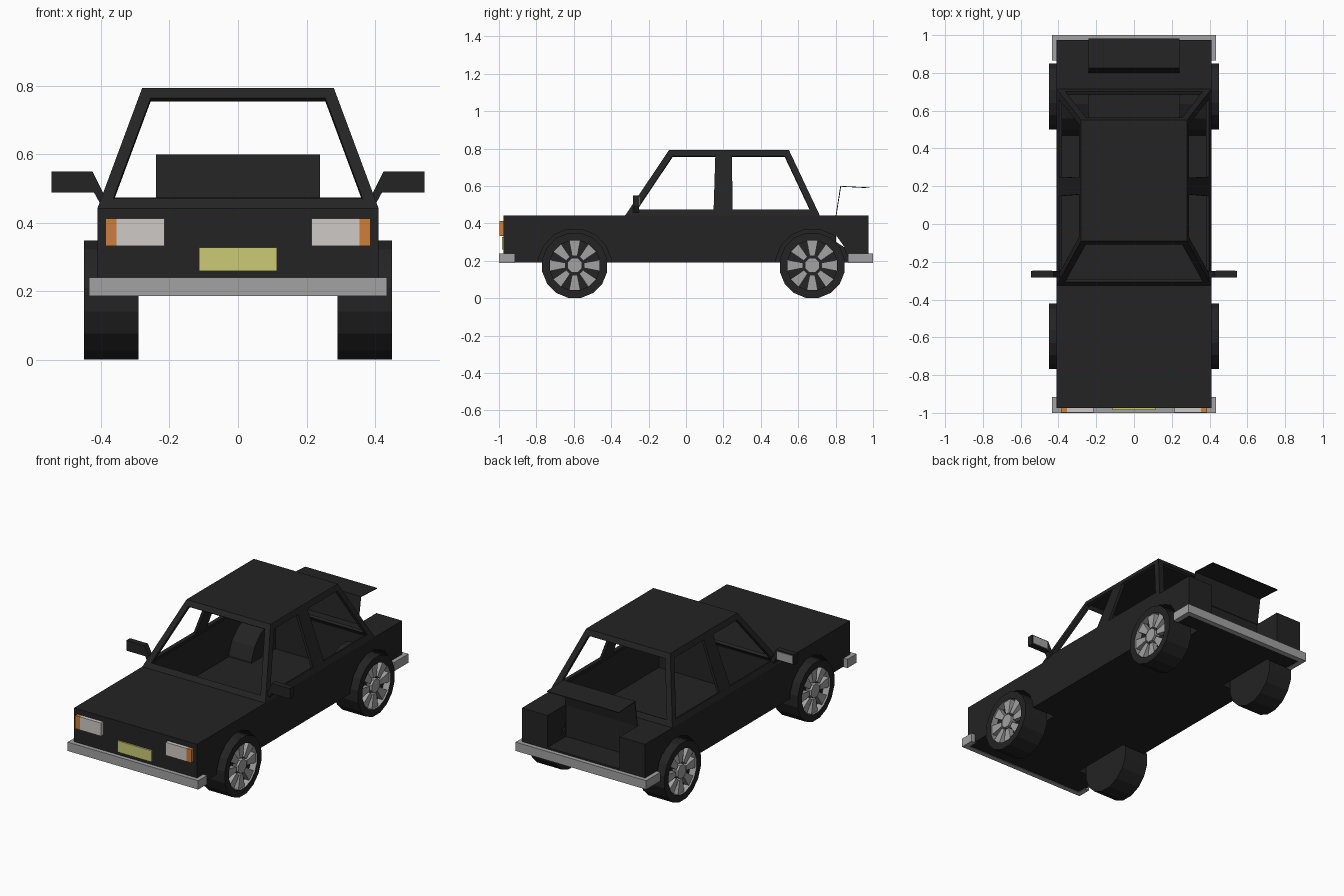
import bpy, bmesh, math
from mathutils import Vector

if "Cube" in bpy.data.objects:
    bpy.data.objects.remove(bpy.data.objects["Cube"])


def material(name, r, g, b):
    m = bpy.data.materials.new(name)
    m.diffuse_color = (r, g, b, 1)
    m.use_nodes = True
    m.node_tree.nodes["Principled BSDF"].inputs["Base Color"].default_value = m.diffuse_color
    return m


BLACK = material("black paint", 0.017, 0.017, 0.017)
GREY = material("metal grey", 0.36, 0.36, 0.36)
LAMP = material("lamp white", 0.62, 0.59, 0.57)
ORANGE = material("indicator orange", 0.62, 0.21, 0.04)
YELLOW = material("plate yellow", 0.6, 0.6, 0.18)


def finish(name, bm, *mats):
    bmesh.ops.recalc_face_normals(bm, faces=bm.faces)
    me = bpy.data.meshes.new(name)
    bm.to_mesh(me)
    bm.free()
    for m in mats:
        me.materials.append(m)
    ob = bpy.data.objects.new(name, me)
    bpy.context.collection.objects.link(ob)
    return ob


def prism(name, pts, axis, a, b, mat=BLACK):
    """Extrude a 2D outline along an axis from a to b."""
    put = {"x": lambda p, t: (t, p[0], p[1]),
           "y": lambda p, t: (p[0], t, p[1]),
           "z": lambda p, t: (p[0], p[1], t)}[axis]
    bm = bmesh.new()
    face = bm.faces.new([bm.verts.new(put(p, a)) for p in pts])
    new = bmesh.ops.extrude_face_region(bm, geom=[face])["geom"]
    shift = Vector(put((0, 0), b - a))
    bmesh.ops.translate(bm, vec=shift, verts=[v for v in new if isinstance(v, bmesh.types.BMVert)])
    return finish(name, bm, mat)


def rect(x0, x1, y0, y1):
    return [(x0, y0), (x1, y0), (x1, y1), (x0, y1)]


def circle(cy, cz, r, n=16):
    return [(cy + r * math.cos((i + .5) * math.tau / n),
             cz + r * math.sin((i + .5) * math.tau / n)) for i in range(n)]


def bake(ob):
    dg = bpy.context.evaluated_depsgraph_get()
    me = bpy.data.meshes.new_from_object(ob.evaluated_get(dg))
    ob.modifiers.clear()
    ob.data = me


def cut(ob, cutters):
    for c in cutters:
        mod = ob.modifiers.new("cut", "BOOLEAN")
        mod.operation, mod.solver, mod.object = "DIFFERENCE", "EXACT", c
        bake(ob)
        bpy.data.objects.remove(c)


AXLES = (-0.595, 0.675)
HUB_Z = 0.175
SIDES = (-1, 1)

# Hollow lower body: cabin space leaves the wheel housings standing
cabin_space = prism("cabin_cutter", rect(-0.39, 0.39, -0.30, 0.70), "z", 0.205, 0.6)
cut(cabin_space, [prism("housing", circle(y, HUB_Z, 0.21), "x", s * 0.24, s * 0.5)
                  for y in AXLES for s in SIDES])
body = prism("body", rect(-0.975, 0.975, 0.19, 0.443), "x", -0.41, 0.41)
arches = [prism("arch", circle(y, HUB_Z, 0.197), "x", s * 0.255, s * 0.5)
          for y in AXLES for s in SIDES]
trunk_space = prism("trunk_cutter", rect(-0.24, 0.24, 0.80, 1.1), "z", 0.25, 0.6)
gap = prism("gap", [(0.803, 0.335), (0.803, 0.30), (0.85, 0.27)], "x", -0.6, 0.6)
cut(body, [cabin_space, trunk_space, gap] + arches)

# Cabin frame: tapered box with open windows
bm = bmesh.new()
low = [bm.verts.new((x, y, 0.443)) for x, y in rect(-0.41, 0.41, -0.325, 0.715)]
top = [bm.verts.new((x, y, 0.793)) for x, y in rect(-0.28, 0.28, -0.09, 0.55)]
walls = [bm.faces.new((low[i], low[i - 3], top[i - 3], top[i])) for i in range(4)]
bm.faces.new(top)
bmesh.ops.recalc_face_normals(bm, faces=bm.faces)
bmesh.ops.inset_individual(bm, faces=walls, thickness=0.034, use_even_offset=True)
bmesh.ops.delete(bm, geom=walls, context="FACES")
cabin = finish("cabin_frame", bm, BLACK)
mod = cabin.modifiers.new("thickness", "SOLIDIFY")
mod.thickness, mod.offset = 0.018, -1
bake(cabin)

# Centre door pillars, leaning with the cabin sides
for s in SIDES:
    pillar = prism("door_pillar", [(s * 0.405, 0.455), (s * 0.288, 0.77),
                                   (s * 0.270, 0.77), (s * 0.387, 0.455)], "y", 0.147, 0.25)
    for v in pillar.data.vertices:
        if v.co.z > 0.6:
            v.co.y += 0.01 if v.co.y < 0.2 else -0.005

# Raised trunk lid
prism("trunk_lid", [(0.80, 0.44), (0.825, 0.60), (0.982, 0.592), (0.982, 0.588),
                    (0.829, 0.596), (0.804, 0.44)], "x", -0.24, 0.24)

# Wrap-around bumpers
for name, s, arm in (("front_bumper", -1, 0.915), ("rear_bumper", 1, 0.865)):
    u = [(-0.435, arm), (-0.435, 1), (0.435, 1), (0.435, arm),
         (0.405, arm), (0.405, 0.97), (-0.405, 0.97), (-0.405, arm)]
    prism(name, [(x, s * y) for x, y in u], "z", 0.187, 0.24, GREY)

# Front lamps and number plate
for s in SIDES:
    prism("headlight", rect(s * 0.215, s * 0.355, 0.333, 0.412), "y", -0.997, -0.97, LAMP)
    prism("indicator", rect(s * 0.355, s * 0.387, 0.333, 0.412), "y", -0.997, -0.97, ORANGE)
prism("number_plate", rect(-0.114, 0.114, 0.26, 0.328), "y", -0.984, -0.974, YELLOW)

# Door mirrors
for s in SIDES:
    outline = [(0.425, 0.55), (0.545, 0.55), (0.545, 0.488), (0.42, 0.488),
               (0.402, 0.455), (0.385, 0.47)]
    prism("mirror", [(s * x, z) for x, z in outline], "y", -0.284, -0.25)
    prism("mirror_glass", rect(s * 0.435, s * 0.537, 0.495, 0.543), "y", -0.25, -0.246, GREY)


def wheel(cy, s):
    # Tyre with recessed rim
    bm = bmesh.new()
    rings = [[bm.verts.new((s * x, y, z)) for y, z in circle(cy, HUB_Z, r)]
             for x, r in ((0.29, 0.177), (0.45, 0.177), (0.45, 0.135), (0.41, 0.135))]
    for k in range(3):
        for i in range(16):
            f = bm.faces.new((rings[k][i - 1], rings[k][i], rings[k + 1][i], rings[k + 1][i - 1]))
            f.material_index = 1 if k == 2 else 0
    bm.faces.new(rings[0])
    bm.faces.new(rings[3])
    finish("tyre", bm, BLACK, GREY)
    # Eight flared spokes and hub
    for i in range(8):
        a = i * math.tau / 8
        c, d = math.cos(a), math.sin(a)
        wedge = [(0.05, -0.014), (0.134, -0.03), (0.134, 0.03), (0.05, 0.014)]
        prism("spoke", [(cy + r * c - w * d, HUB_Z + r * d + w * c) for r, w in wedge],
              "x", s * 0.405, s * 0.44, GREY)
    prism("hub", circle(cy, HUB_Z, 0.042, 8), "x", s * 0.405, s * 0.446, GREY)


for y in AXLES:
    for s in SIDES:
        wheel(y, s)
